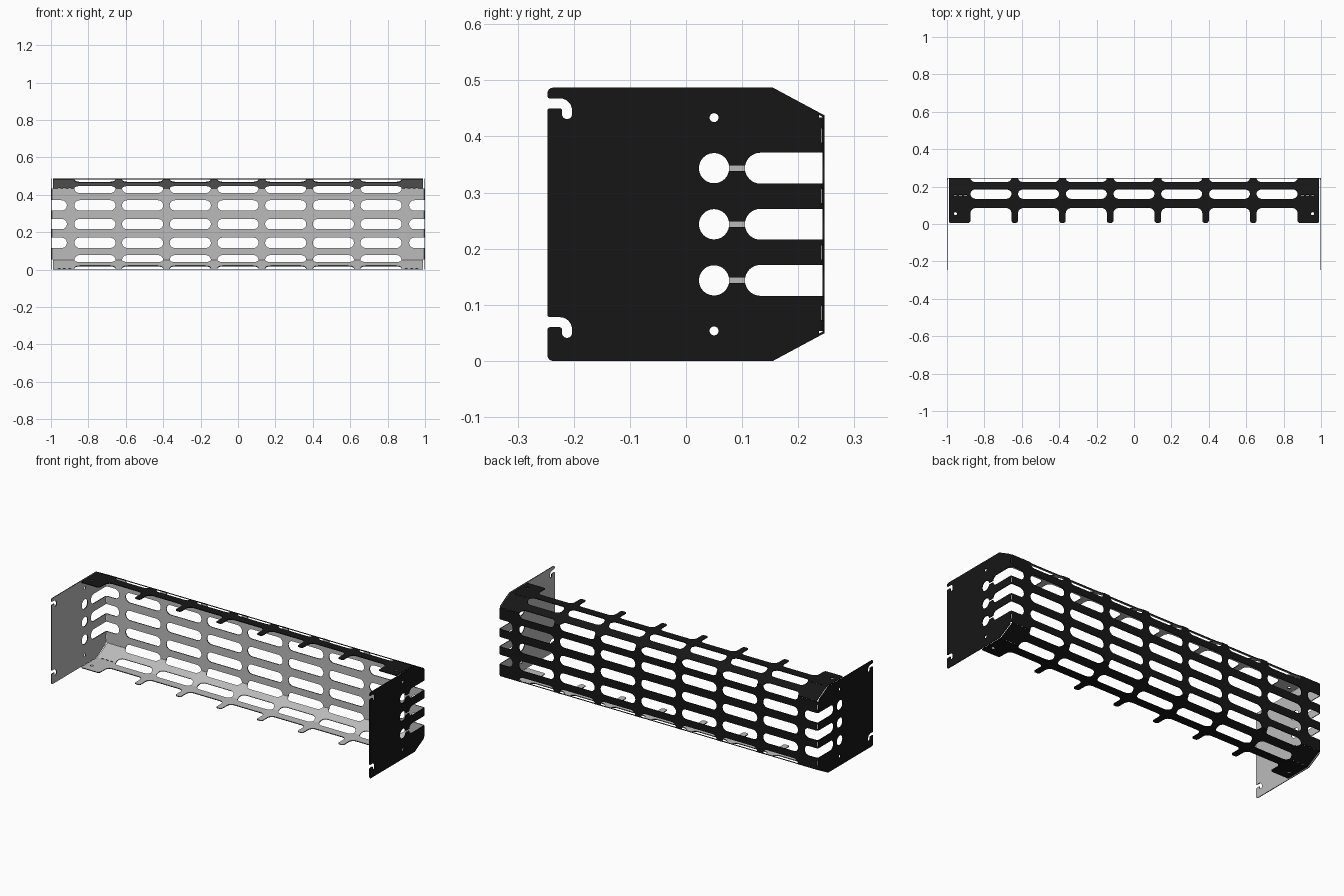
import bpy, bmesh, math
from mathutils import Vector

if "Cube" in bpy.data.objects:
    bpy.data.objects.remove(bpy.data.objects["Cube"])

C, BACK, T, R = 0.2435, 0.247, 0.004, 0.01      # mid height, back y, sheet thickness, side bend radius
V1 = 0.194                                       # fold between back and slope (from mid height)
V2 = V1 + math.hypot(BACK - 0.155, C - V1)       # fold between slope and flange
VF = V2 + 0.149                                  # front tips of the fingers
XB = 1 - R
XE = XB + R * math.pi / 2                        # unfolded end of the side bends


def material(name, c):
    m = bpy.data.materials.new(name)
    m.diffuse_color = (c, c, c, 1)
    m.use_nodes = True
    m.node_tree.nodes["Principled BSDF"].inputs["Base Color"].default_value = m.diffuse_color
    return m


OUTER = material("black_coat", 0.008)
INNER = material("grey_inside", 0.5)


def rounded(pts, closed=True):
    """Polyline of (x, y, radius); radii apply to right-angle corners."""
    out, n = [], len(pts)
    for i, (x, y, r) in enumerate(pts):
        p = Vector((x, y))
        new = [p]
        if r and (closed or 0 < i < n - 1):
            d1 = (Vector(pts[i - 1][:2]) - p).normalized()
            d2 = (Vector(pts[(i + 1) % n][:2]) - p).normalized()
            c = p + (d1 + d2) * r
            new = [c - d2 * r * math.cos(a) - d1 * r * math.sin(a)
                   for a in [k * math.pi / 12 for k in range(7)]]
        for q in new:
            if not out or (q - out[-1]).length > 1e-5:
                out.append(q)
    if closed and (out[0] - out[-1]).length < 1e-5:
        out.pop()
    return out


def slot(cx, cy, hw, hh):
    r = min(hw, hh)
    return rounded([(cx - hw, cy - hh, r), (cx + hw, cy - hh, r),
                    (cx + hw, cy + hh, r), (cx - hw, cy + hh, r)])


def arc(cx, cy, r, a0, a1, n=12):
    return [(cx + r * math.cos(a0 + (a1 - a0) * k / n),
             cy + r * math.sin(a0 + (a1 - a0) * k / n), 0) for k in range(n + 1)]


def sheet(name, loops, place, flip, folds=()):
    """Fill flat outline with holes, cut at fold lines, fold into place, thicken inward."""
    bm = bmesh.new()
    for loop in loops:
        vs = [bm.verts.new((p[0], p[1], 0)) for p in loop]
        for i, v in enumerate(vs):
            bm.edges.new((vs[i - 1], v))
    bmesh.ops.triangle_fill(bm, use_beauty=True, use_dissolve=False,
                            edges=bm.edges[:], normal=(0, 0, 1))
    for co, no in folds:
        bmesh.ops.bisect_plane(bm, geom=bm.verts[:] + bm.edges[:] + bm.faces[:],
                               dist=1e-6, plane_co=co, plane_no=no)
    for f in bm.faces:
        f.normal_update()
        if (f.normal.z < 0) != flip:
            f.normal_flip()
    for v in bm.verts:
        v.co = place(v.co.x, v.co.y)
    bm.normal_update()
    me = bpy.data.meshes.new(name)
    bm.to_mesh(me)
    bm.free()
    me.materials.append(OUTER)
    me.materials.append(INNER)
    ob = bpy.data.objects.new(name, me)
    bpy.context.collection.objects.link(ob)
    m = ob.modifiers.new("thickness", 'SOLIDIFY')
    m.thickness, m.offset, m.use_even_offset = T, -1, True
    m.material_offset, m.material_offset_rim = 1, 0
    return ob


# Folded main sheet: back, slopes and fingered flanges (one quadrant, mirrored)
h, e = 0.0275, 0.942
quad = [(0.915, 0, 0), (0.915, h, h), (XE, h, 0), (XE, 0.1 - h, 0),
        (0.915, 0.1 - h, h), (0.915, 0.1 + h, h), (XE, 0.1 + h, 0),
        (XE, 0.19, 0), (XB, 0.19, 0), (XB, VF, 0.008)]
for c in (0.765, 0.51, 0.255, 0):
    quad += [(c + 0.11, VF, 0.012), (c + 0.11, V2 + 0.07, 0.028)]
    if c:
        quad += [(c - 0.11, V2 + 0.07, 0.028), (c - 0.11, VF, 0.012)]
quad.append((0, V2 + 0.07, 0))
q = [tuple(p) for p in rounded(quad, False)]
outline = (q + [(-x, y) for x, y in q[::-1]][1:] + [(-x, -y) for x, y in q][1:]
           + [(x, -y) for x, y in q[::-1]][1:-1])
loops = [outline]
for k in range(-3, 4):
    loops.append(slot(k * 0.255, 0, 0.11, h))
    for s in (-1, 1):
        for v, hh in ((0.1, h), (0.193, 0.027), (V2 - 0.008, 0.0285)):
            loops.append(slot(k * 0.255, s * v, 0.11, hh))
# Corner screw holes and bend perforations
for sx in (-1, 1):
    for s in (-1, 1):
        loops.append(slot(sx * 0.955, s * (V2 + 0.1), 0.008, 0.008))
        for x in (0.9, 0.928, 0.956):
            loops += [slot(sx * x, s * v, 0.008, 0.003) for v in (V1, V2)]
        loops += [slot(sx * (XB + 0.008), s * v, 0.003, 0.014) for v in (0.05, 0.158)]


def fold(s, v):
    a, sg = abs(v), math.copysign(1, v)
    if a <= V1:
        y, z = BACK, a
    elif a <= V2:
        t = (a - V1) / (V2 - V1)
        y, z = BACK + (0.155 - BACK) * t, V1 + (C - V1) * t
    else:
        y, z = 0.155 - (a - V2), C
    x = abs(s)
    if x > XB:
        ang = (x - XB) / R
        x = XB + R * math.sin(ang)
        y -= R * (1 - math.cos(ang))
    return Vector((math.copysign(x, s), y, C + sg * z))


folds = [((0, s * v, 0), (0, 1, 0)) for s in (-1, 1) for v in (V1, V2)]
folds += [((s * (XB + (XE - XB) * k / 5), 0, 0), (1, 0, 0)) for s in (-1, 1) for k in range(5)]
sheet("slotted_tray", loops, fold, True, folds)


# Side plates with hook notches, cable holes and open slots
def side_plate(name, side, slit):
    pts = [(-BACK, 0, 0.01)]
    for b in (0, 0.39):
        pts += [(-BACK, b + 0.06, 0.004), (-0.221, b + 0.06, 0.004), (-0.221, b + 0.041, 0.009),
                (-0.203, b + 0.041, 0.009), (-0.203, b + 0.078, 0.022), (-BACK, b + 0.078, 0.004)]
    ye = BACK - R
    pts += [(-BACK, 2 * C, 0.01), (0.155, 2 * C, 0), (ye, C + 0.199, 0)]
    holes = [slot(0.05, C + s * 0.19, 0.008, 0.008) for s in (-1, 1)]
    for z in (C + 0.1, C, C - 0.1):
        pts.append((ye, z + h, 0))
        if slit:
            d, d2 = math.asin(0.005 / h), math.asin(0.005 / 0.027)
            pts += arc(0.1325, z, h, math.pi / 2, math.pi - d)
            pts += arc(0.05, z, 0.027, d2, 2 * math.pi - d2, 28)
            pts += arc(0.1325, z, h, math.pi + d, 1.5 * math.pi)
        else:
            pts += arc(0.1325, z, h, math.pi / 2, 1.5 * math.pi, 16)
            holes.append(slot(0.05, z, 0.027, 0.027))
        pts.append((ye, z - h, 0))
    pts += [(ye, C - 0.199, 0), (0.155, 0, 0)]
    sheet(name, [rounded(pts)] + holes, lambda y, z: Vector((side, y, z)), side < 0)


side_plate("right_side_plate", 1, True)
side_plate("left_side_plate", -1, False)
